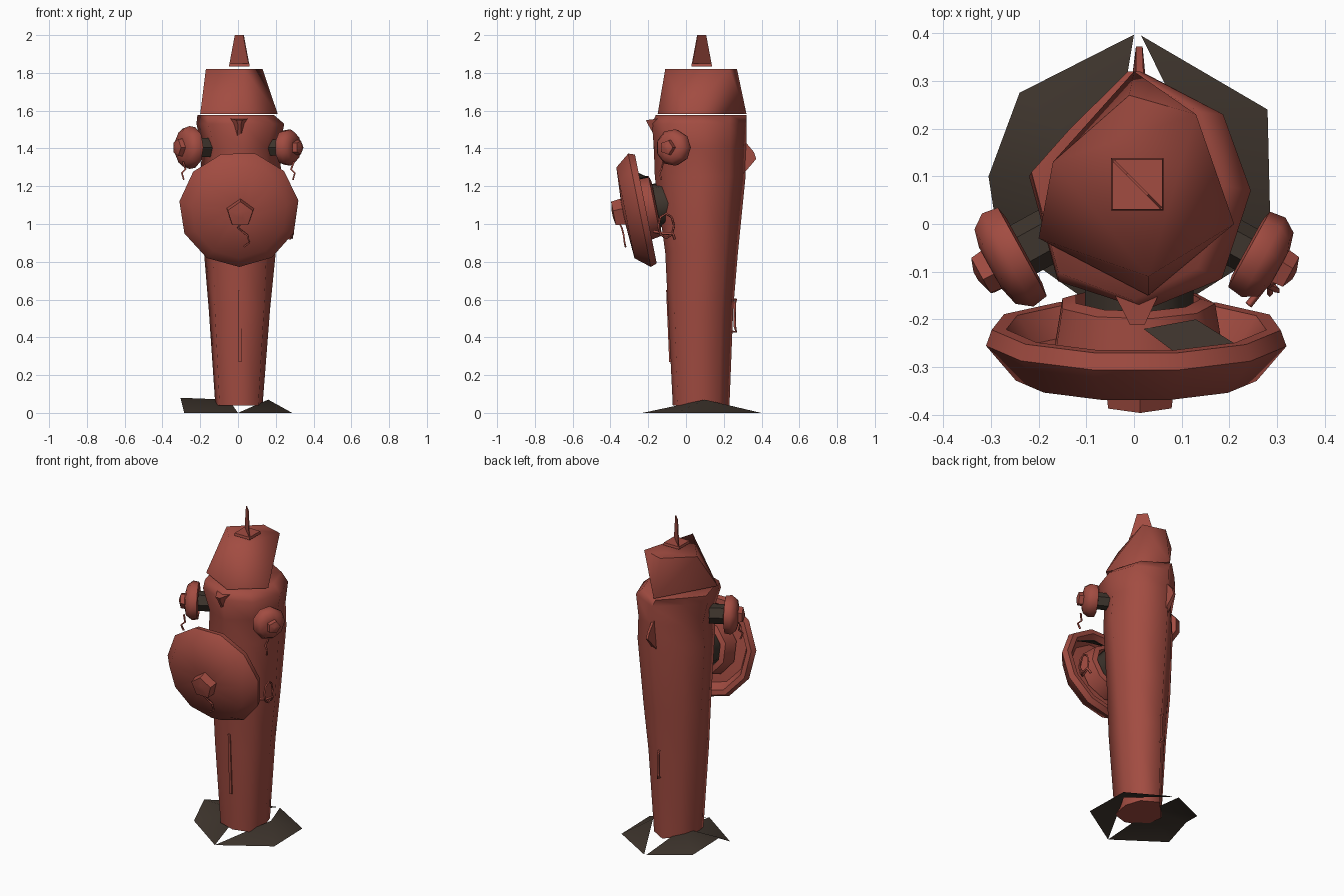
import bpy, bmesh, math
from mathutils import Vector

cube = bpy.data.objects.get("Cube")
if cube:
    bpy.data.objects.remove(cube, do_unlink=True)


def material(name, rgb):
    m = bpy.data.materials.new(name)
    m.use_nodes = True
    m.diffuse_color = (*rgb, 1)
    m.node_tree.nodes["Principled BSDF"].inputs["Base Color"].default_value = (*rgb, 1)
    return m


RED = material("weathered red", (0.36, 0.072, 0.053))
DARK = material("dark iron", (0.048, 0.035, 0.026))


def finish(name, bm, mat, angle, recalc=True):
    if recalc:
        bmesh.ops.recalc_face_normals(bm, faces=bm.faces)
    mesh = bpy.data.meshes.new(name)
    bm.to_mesh(mesh)
    bm.free()
    mesh.materials.append(mat)
    ob = bpy.data.objects.new(name, mesh)
    bpy.context.collection.objects.link(ob)
    bpy.ops.object.select_all(action='DESELECT')
    ob.select_set(True)
    bpy.context.view_layer.objects.active = ob
    bpy.ops.object.shade_smooth_by_angle(angle=math.radians(angle))


def loft(name, rings, mat, angle=40):
    """Skin a stack of equal-length point rings and cap both ends."""
    bm = bmesh.new()
    loops = [[bm.verts.new(p) for p in ring] for ring in rings]
    n = len(loops[0])
    for a, b in zip(loops, loops[1:]):
        for i in range(n):
            j = (i + 1) % n
            bm.faces.new((a[i], a[j], b[j], b[i]))
    bm.faces.new(loops[0][::-1])
    bm.faces.new(loops[-1])
    finish(name, bm, mat, angle)


def lathe(name, profile, centre, axis, sides, mat, stretch=1.0, turn=0.0, angle=55):
    """Revolve (radius, distance) points about an axis through the centre."""
    q = Vector(axis).to_track_quat('Z', 'Y')
    rings = []
    for r, d in profile:
        ring = []
        for i in range(sides):
            t = turn + math.tau * i / sides
            ring.append(Vector(centre) + q @ Vector((r * stretch * math.cos(t), r * math.sin(t), d)))
        rings.append(ring)
    loft(name, rings, mat, angle)


def wire(name, points, radius):
    """Thin low-poly tube along a few points."""
    cu = bpy.data.curves.new(name, 'CURVE')
    cu.dimensions = '3D'
    cu.bevel_depth = radius
    cu.bevel_resolution = 0
    sp = cu.splines.new('POLY')
    sp.points.add(len(points) - 1)
    for p, co in zip(sp.points, points):
        p.co = (*co, 1)
    cu.materials.append(RED)
    ob = bpy.data.objects.new(name, cu)
    bpy.context.collection.objects.link(ob)


# Barrel: faceted section swelling upward; k sets how square the front is
levels = [  # height, min x, max x, front y, back y, k
    (0.04, -.12, .13, -.07, .23, .82),
    (0.55, -.155, .17, -.095, .25, .8),
    (0.85, -.18, .20, -.11, .275, .74),
    (1.25, -.20, .23, -.165, .315, .66),
    (1.40, -.19, .22, -.17, .32, .66),
    (1.53, -.22, .245, -.18, .32, .74),
    (1.577, -.215, .19, -.16, .32, .72)]
rings = []
for z, x0, x1, y0, y1, k in levels:
    section = [(0, 1), (.75, .64), (1, 0), (k, -k), (.05, -1), (-k, -.76), (-1, .12), (-.6, .5)]
    rings.append([((x0 + x1) / 2 + u * (x1 - x0) / 2, (y0 + y1) / 2 + v * (y1 - y0) / 2, z)
                  for u, v in section])
loft("barrel", rings, RED, 75)

# Bonnet: twisted four-sided cap just above the barrel
low = [(0, .32), (.21, 0), (.03, -.15), (-.2, -.03)]
high = [(-.01, .27), (.13, .23), (.03, -.11), (-.17, .13)]
bm = bmesh.new()
for corners, z in ((low, 1.583), (high, 1.82)):
    for x, y in corners:
        bm.verts.new((x, y, z))
bmesh.ops.convex_hull(bm, input=bm.verts)
finish("bonnet", bm, RED, 75)

# Top nut: square plate carrying an upright diagonal fin
lathe("top_plate", [(.078, 1.835), (.074, 1.85)], (.007, .083, 0), (0, 0, 1), 4, RED, turn=math.pi / 4)
fin = []
for off in (-.002, .002):
    fin.append([(.007 + s + off, .083 - s + off, z)
                for s, z in ((-.05, 1.85), (.05, 1.85), (.022, 2.0), (-.022, 2.0))])
loft("top_fin", fin, RED)

# Large front outlet, leaning slightly downward, hollow at the back
tilt = (0, -1, -.2)
big = (.005, -.255, 1.077)
lathe("front_outlet_cap",
      [(.06, .08), (.25, .068), (.312, -.008), (.3, -.042), (.27, -.042), (.23, .015), (.17, .01)],
      big, tilt, 11, RED, stretch=1.02, turn=.15)
lathe("front_outlet_collar", [(.18, 0), (.165, -.09), (.135, -.1), (.13, 0)], big, tilt, 9, RED)
lathe("front_outlet_neck", [(.12, 0), (.12, -.18)], big, tilt, 7, DARK)
lathe("front_outlet_nut", [(.078, .06), (.07, .13), (.02, .137)], (.012, -.255, 1.075), tilt, 5, RED, turn=.3)
plate = [(.02, -.22, 1.25), (.13, -.2, 1.245), (.21, -.25, 1.235), (.1, -.28, 1.28)]
loft("front_outlet_gasket", [[(x, y, z + h) for x, y, z in plate] for h in (0, .006)], DARK)

# Two hose outlets angled outward and forward
for side, x, r in ((-1, -.262, .115), (1, .266, .098)):
    label = "left" if side > 0 else "right"
    c = (x, -.07, 1.405)
    axis = (side * .87, -.48, 0)
    lathe(label + "_outlet_cap",
          [(r * .45, .045), (r * .8, .035), (r, .005), (r * .95, -.03), (r * .7, -.035), (r * .6, 0)],
          c, axis, 9, RED)
    lathe(label + "_outlet_neck", [(r * .5, 0), (r * .5, -.12)], c, axis, 6, DARK)
    lathe(label + "_outlet_nut", [(r * .45, .03), (r * .4, .07), (r * .1, .08)], c, axis, 5, RED)
    # Broken chain under each outlet
    wire(label + "_chain", [(x + side * .03, -.12, 1.33), (x + side * .015, -.13, 1.29),
                            (x + side * .035, -.14, 1.27), (x + side * .025, -.13, 1.235)], .006)

# Front spout below the collar and pointed rib on the back
loft("collar_spout", [[(-.008, -.212, 1.55), (.022, -.212, 1.55), (.015, -.2, 1.525), (0, -.2, 1.525)],
                      [(-.05, -.13, 1.56), (.06, -.13, 1.56), (.02, -.14, 1.42), (-.005, -.14, 1.42)]], RED)
loft("back_rib", [[(.004, .31, 1.44), (.02, .31, 1.44), (.025, .3, 1.26), (-.005, .3, 1.26)],
                  [(.004, .36, 1.38), (.018, .36, 1.38), (.018, .372, 1.345), (.004, .372, 1.345)]], RED)

# Thin seam strip on the front of the barrel and a small handle behind
loft("front_seam", [[(x, y, z) for x, y in ((.002, y0), (.018, y0), (.018, y0 + .03), (.002, y0 + .03))]
                    for z, y0 in ((.27, -.089), (.65, -.105))], RED)
wire("back_handle", [(.01, .22, .43), (.01, .265, .43), (.01, .258, .46),
                     (.01, .258, .58), (.01, .265, .6), (.01, .22, .6)], .007)

# Hanging chain pieces around the large outlet
wire("front_chain", [(.03, -.36, 1.02), (.0, -.34, .98), (.05, -.33, .94), (.06, -.325, .9), (.03, -.32, .88)], .006)
wire("chain_ring", [(.285, -.105 + .042 * math.cos(t * math.tau / 8), .99 + .065 * math.sin(t * math.tau / 8))
                    for t in range(9)], .006)
wire("chain_tail", [(.24, -.17, .96), (.28, -.12, .95), (.29, -.07, .95), (.27, -.06, .92)], .008)

# Base: two separate creased iron flaps around the foot
flaps = {
    "right_base_flap": ((-.05, .1, .07), [(0, .397, 0), (-.24, .275, .02), (-.305, .1, .08),
                                          (-.285, -.03, 0), (0, -.23, 0)]),
    "left_base_flap": ((.16, .1, .07), [(0, -.23, 0), (.287, -.05, 0), (.28, .24, 0), (.015, .395, 0)])}
for name, (hub, rim) in flaps.items():
    bm = bmesh.new()
    h = bm.verts.new(hub)
    vs = [bm.verts.new(p) for p in rim]
    for a, b in zip(vs, vs[1:]):
        f = bm.faces.new((h, a, b))
        f.normal_update()
        if f.normal.z < 0:
            f.normal_flip()
    finish(name, bm, DARK, 50, recalc=False)
